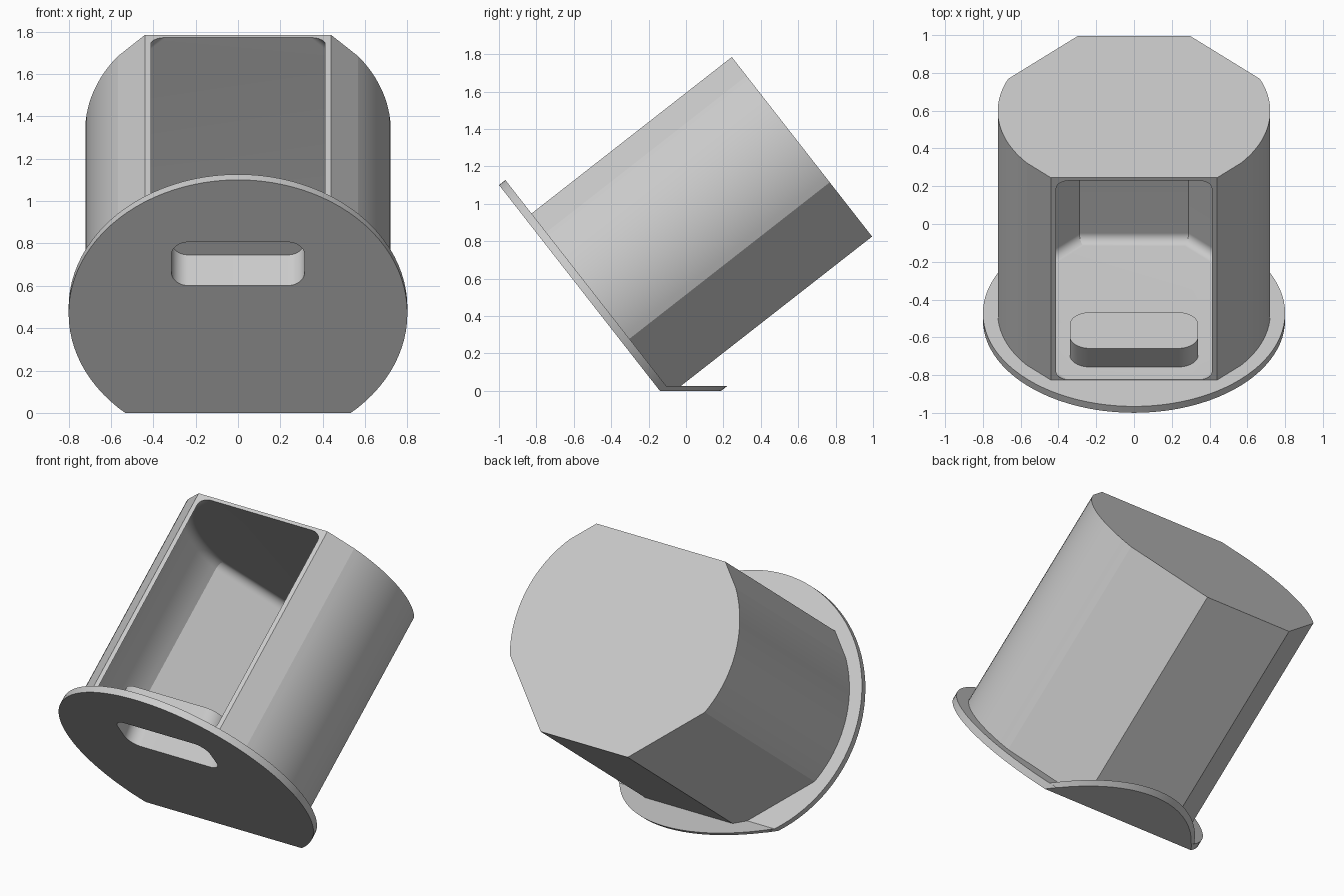
import bpy, bmesh, math
from mathutils import Vector

if "Cube" in bpy.data.objects:
    bpy.data.objects.remove(bpy.data.objects["Cube"])

# Tilted frame: x across, u up the mounting face, a along the body axis
T = math.radians(38)
U = Vector((0, -math.sin(T), math.cos(T)))
A = Vector((0, math.cos(T), math.sin(T)))
C = Vector((0, -0.507, 0.47))
R2 = math.sqrt(2)

grey = bpy.data.materials.new("plain grey")
grey.diffuse_color = (0.6, 0.6, 0.6, 1)
grey.use_nodes = True
grey.node_tree.nodes["Principled BSDF"].inputs["Base Color"].default_value = grey.diffuse_color


def solid(name, rings):
    """Closed solid through rings of world points."""
    bm = bmesh.new()
    vr = [[bm.verts.new(p) for p in r] for r in rings]
    n = len(vr[0])
    for p, q in zip(vr, vr[1:]):
        for i in range(n):
            j = (i + 1) % n
            bm.faces.new((p[i], p[j], q[j], q[i]))
    bm.faces.new(vr[0])
    bm.faces.new(vr[-1])
    bmesh.ops.recalc_face_normals(bm, faces=bm.faces)
    if bm.calc_volume(signed=True) < 0:
        bmesh.ops.reverse_faces(bm, faces=bm.faces)
    me = bpy.data.meshes.new(name)
    bm.to_mesh(me)
    bm.free()
    me.materials.append(grey)
    ob = bpy.data.objects.new(name, me)
    bpy.context.collection.objects.link(ob)
    return ob


def loft(name, rings):
    """Solid through rings given in the tilted frame."""
    return solid(name, [[C + Vector((x, 0, 0)) + U * u + A * a for x, u, a in r] for r in rings])


def slab(z0, z1):
    """Wide level block used for trimming."""
    return solid("trim_block", [[(x, y, z) for x, y in ((-3, -3), (3, -3), (3, 3), (-3, 3))]
                                for z in (z0, z1)])


def boolean(ob, other, op):
    m = ob.modifiers.new("join", 'BOOLEAN')
    m.operation, m.object, m.solver = op, other, 'EXACT'
    bpy.context.view_layer.update()
    bpy.context.view_layer.objects.active = ob
    bpy.ops.object.modifier_apply(modifier=m.name)
    bpy.data.objects.remove(other)


def section(off, a, top):
    """Body outline inset by off: flat top, chamfers, round sides."""
    rad = 0.7215 - off
    hi = math.pi / 4 - math.acos((0.7163 - off) / rad)
    lo = -math.pi / 4 + math.acos((0.667 - off) / rad)
    bot = -0.645 + off
    half = [(0.943 - R2 * off + bot, bot)]
    for i in range(21):
        t = lo + (hi - lo) * i / 20
        half.append((rad * math.cos(t), rad * math.sin(t)))
    half.append((1.013 - R2 * off - top, top))
    return [(x, u, a) for x, u in half] + [(-x, u, a) for x, u in reversed(half)]


def disc(r, a):
    return [(r * math.cos(math.tau * i / 96), r * math.sin(math.tau * i / 96), a)
            for i in range(96)]


def slot(a, grow):
    """Rounded rectangle, drifting up the face as it goes deeper."""
    cu = 0.297 + 0.25 * a
    r, pts = 0.08 + grow, []
    for k, (sx, su) in enumerate([(1, 1), (-1, 1), (-1, -1), (1, -1)]):
        for i in range(17):
            t = math.pi / 2 * (k + i / 16)
            pts.append((sx * 0.235 + r * math.cos(t), cu + su * 0.05 + r * math.sin(t), a))
    return pts


# Round mounting flange
holder = loft("holder", [disc(0.8, 0), disc(0.8, 0.043)])

# Body
boolean(holder, loft("body", [section(0, 0.02, 0.573), section(0, 1.402, 0.573)]), 'UNION')

# Thin flat foot under the body
foot = loft("foot", [disc(0.798, 0.01), disc(0.798, 0.7)])
boolean(foot, slab(-2, 0.025), 'INTERSECT')
boolean(holder, foot, 'UNION')

# Open cavity with rounded ends
F, a0, a1, N = 0.05, 0.045, 1.382, 16
steps = [(F * (1 - math.sin(math.pi / 2 * i / N)), F * (1 - math.cos(math.pi / 2 * i / N)))
         for i in range(N + 1)]
rings = [section(0.02 + ins, a0 + d, 0.6) for ins, d in steps]
rings += [section(0.02 + ins, a1 - d, 0.6) for ins, d in reversed(steps)]
boolean(holder, loft("cavity_cutter", rings), 'DIFFERENCE')

# Slot: boss inside the cavity, recess from the outer face
boolean(holder, loft("slot_boss", [slot(0.02, 0.025), slot(0.2, 0.025)]), 'UNION')
boolean(holder, loft("slot_cutter", [slot(-0.05, 0), slot(0.178, 0)]), 'DIFFERENCE')

# Level underside
boolean(holder, slab(0, 4), 'INTERSECT')

# Smooth curves, crisp edges
bpy.ops.object.select_all(action='DESELECT')
holder.select_set(True)
bpy.context.view_layer.objects.active = holder
bpy.ops.object.shade_smooth_by_angle(angle=math.radians(7))
